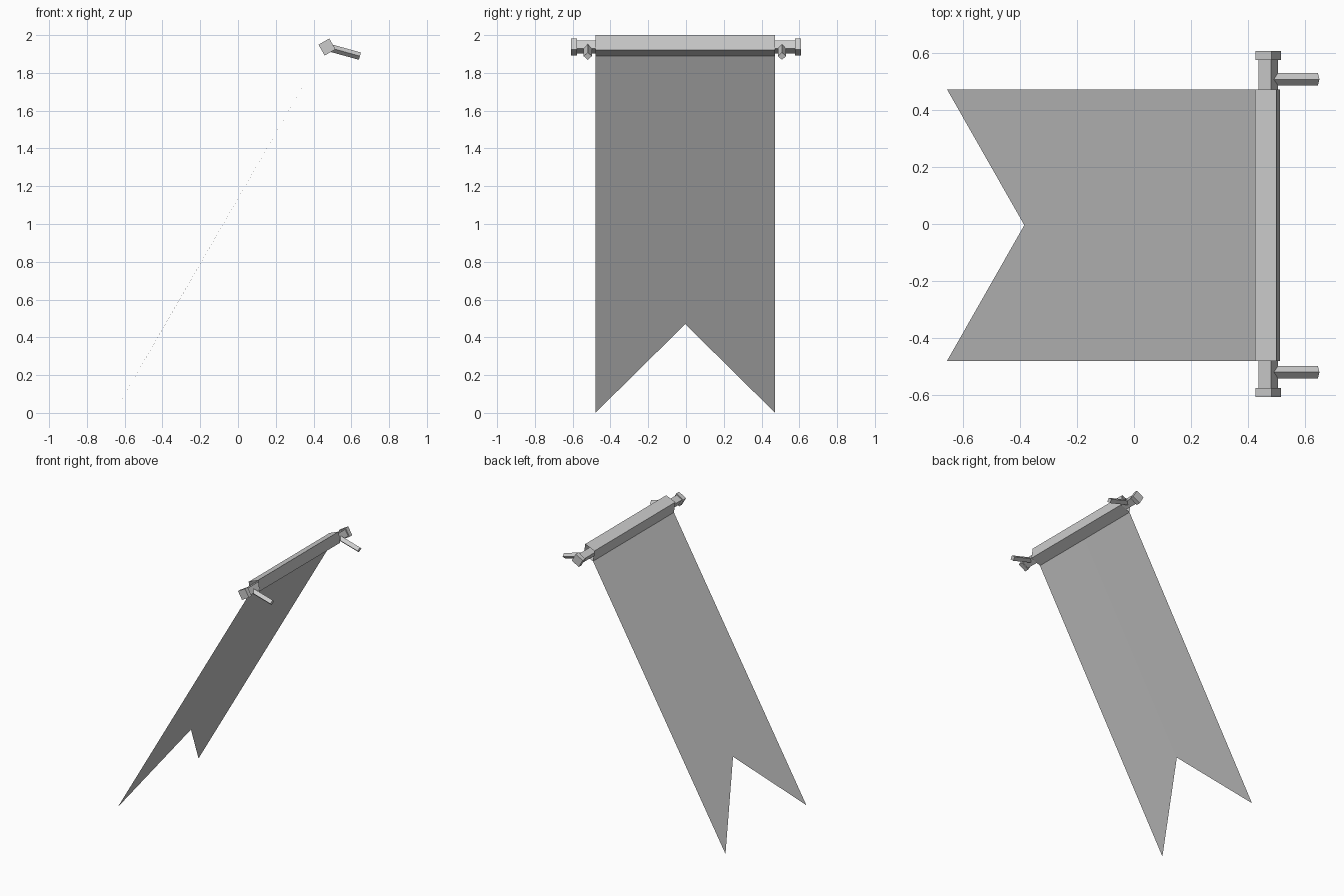
import bpy, bmesh
from math import radians, sin, cos, pi, sqrt
from mathutils import Vector

if "Cube" in bpy.data.objects:
    bpy.data.objects.remove(bpy.data.objects["Cube"])

CX, CZ = 0.471, 1.937          # rod axis position
Y0, Y1 = -0.48, 0.472          # cloth edges
YM = (Y0 + Y1) / 2


def make(name, bm):
    me = bpy.data.meshes.new(name)
    bm.to_mesh(me)
    bm.free()
    ob = bpy.data.objects.new(name, me)
    bpy.context.collection.objects.link(ob)
    return ob


def bar(name, a, b, offsets):
    """Closed prism from a to b with the given cross-section offsets."""
    bm = bmesh.new()
    r0 = [bm.verts.new(Vector(a) + o) for o in offsets]
    r1 = [bm.verts.new(Vector(b) + o) for o in offsets]
    n = len(offsets)
    for i in range(n):
        j = (i + 1) % n
        bm.faces.new((r0[i], r0[j], r1[j], r1[i]))
    bm.faces.new(r0[::-1])
    bm.faces.new(r1)
    bmesh.ops.recalc_face_normals(bm, faces=bm.faces)
    return make(name, bm)


def tilted_square(side):
    r = side / sqrt(2)
    return [Vector((r * cos(radians(75) + k * pi / 2), 0,
                    r * sin(radians(75) + k * pi / 2))) for k in range(4)]


# rod and end caps: square section, rolled 30 degrees
bar("rod", (CX, -0.58, CZ), (CX, 0.58, CZ), tilted_square(0.05))
for label, s in (("left", -1), ("right", 1)):
    bar("end_cap_" + label, (CX, s * 0.576, CZ), (CX, s * 0.608, CZ), tilted_square(0.066))

# wall brackets: diamond-section arms sloping down from the rod
u = Vector((cos(radians(15.5)), 0, -sin(radians(15.5))))
w = Vector((-u.z, 0, u.x))
v = Vector((0, 1, 0))
diamond = [v * 0.022, w * 0.020, v * -0.022, w * -0.020]
for label, y in (("left", -0.52), ("right", 0.508)):
    a = Vector((CX, y, CZ))
    bar("bracket_" + label, a, a + u * 0.181, diamond)

# cloth sleeve: open four-sided tube around the rod
section = [(0.436, 1.889), (0.424, 1.969), (0.500, 2.0), (0.512, 1.92)]
bm = bmesh.new()
rows = [[bm.verts.new((x, y, z)) for x, z in section] for y in (Y0, Y1)]
for i in range(4):
    j = (i + 1) % 4
    bm.faces.new((rows[0][i], rows[0][j], rows[1][j], rows[1][i]))
bmesh.ops.recalc_face_normals(bm, faces=bm.faces)
make("cloth_sleeve", bm)

# swallow-tailed cloth: one thin flat sheet, two mirrored halves
bm = bmesh.new()
top, tip, notch = (0.436, 1.889), (-0.656, 0.0), (-0.385, 0.47)
mt = bm.verts.new((top[0], YM, top[1]))
mn = bm.verts.new((notch[0], YM, notch[1]))
for y, flip in ((Y0, 1), (Y1, -1)):
    c = bm.verts.new((top[0], y, top[1]))
    t = bm.verts.new((tip[0], y, tip[1]))
    bm.faces.new((mt, mn, t, c)[::flip])
make("cloth", bm)
